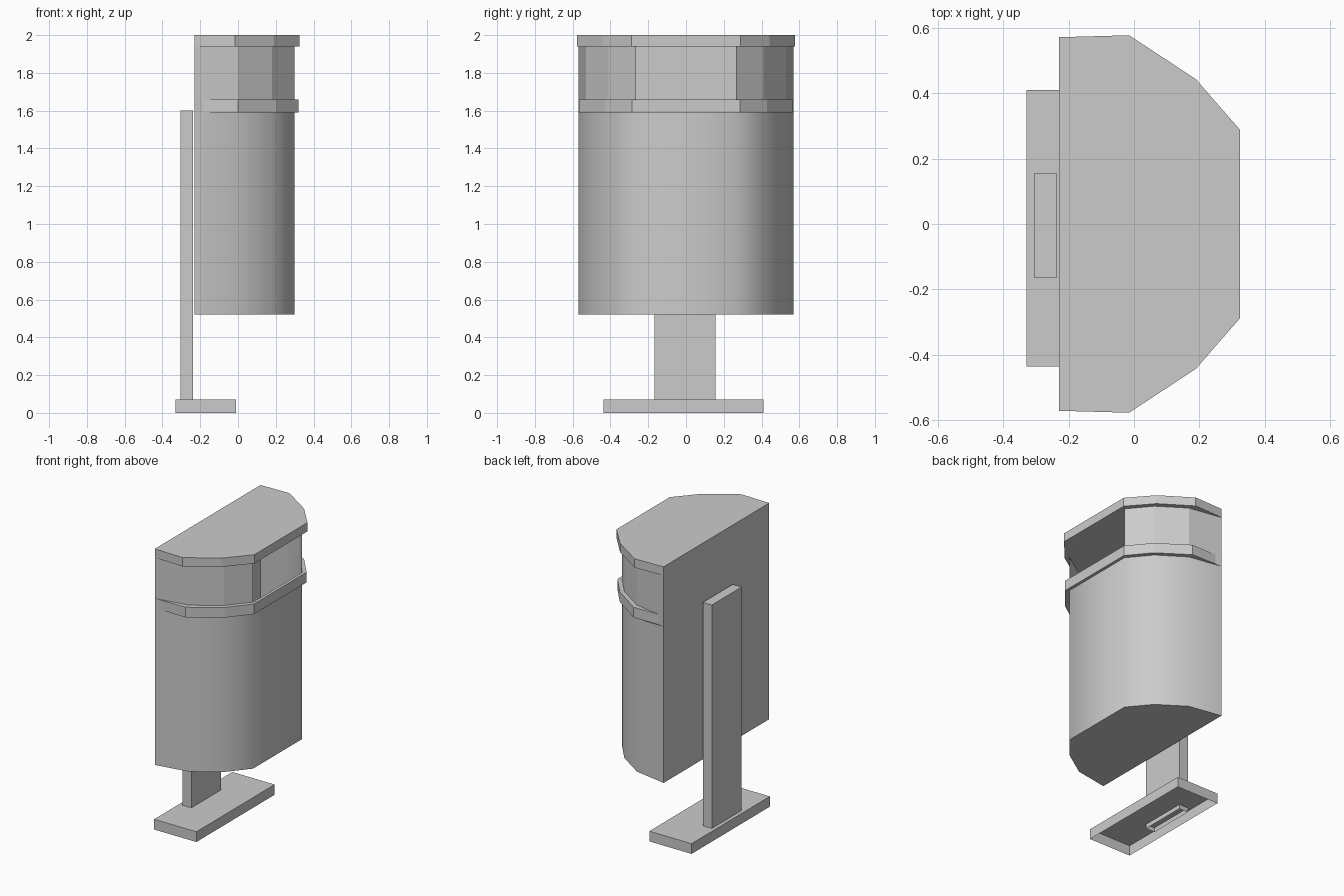
import bpy, bmesh, math

if "Cube" in bpy.data.objects:
    bpy.data.objects.remove(bpy.data.objects["Cube"])

# Half outlines (x, y) running from the back corner round to the front
BODY = [(-0.23, 0.57), (0.0, 0.53), (0.18, 0.41), (0.30, 0.265)]
RIM = [(-0.23, 0.562), (0.0, 0.567), (0.20, 0.43), (0.32, 0.285)]
LID = [(-0.23, 0.572), (-0.015, 0.578), (0.19, 0.443), (0.325, 0.288)]


def mirrored(half):
    """Full counter-clockwise outline from the half outline."""
    return [(x, -y) for x, y in half] + half[::-1]


def rect(x0, x1, y0, y1):
    return [(x0, y0), (x1, y0), (x1, y1), (x0, y1)]


def make(name, loops, bottom=True, top=True, closed=False, skip=()):
    """Skin a stack of (outline, z) loops; optional caps; skip drops wall panels."""
    bm = bmesh.new()
    rings = [[bm.verts.new((x, y, z)) for x, y in pts] for pts, z in loops]
    n = len(rings[0])
    pairs = list(zip(rings, rings[1:]))
    if closed:
        pairs.append((rings[-1], rings[0]))
    for a, b in pairs:
        for i in range(n):
            if i not in skip:
                j = (i + 1) % n
                bm.faces.new((a[i], a[j], b[j], b[i]))
    if bottom:
        bm.faces.new(rings[0][::-1])
    if top:
        bm.faces.new(rings[-1])
    mesh = bpy.data.meshes.new(name)
    bm.to_mesh(mesh)
    bm.free()
    ob = bpy.data.objects.new(name, mesh)
    bpy.context.collection.objects.link(ob)
    return ob


body, rim, lid = mirrored(BODY), mirrored(RIM), mirrored(LID)

# Bin body, open at the top, with softly shaded walls
bin_body = make("bin_body", [(body, 0.52), (body, 1.66)], top=False)
bpy.context.view_layer.objects.active = bin_body
bin_body.select_set(True)
bpy.ops.object.shade_smooth_by_angle(angle=math.radians(45))

# Hood walls, front panel left out as the slot
make("hood", [(body, 1.66), (body, 1.94)], bottom=False, top=False, skip=(3,))

# Protruding band under the slot
make("rim_band", [(rim, 1.59), (rim, 1.66), (body, 1.66), (body, 1.59)],
     bottom=False, top=False, closed=True)

# Overhanging lid
make("lid", [(lid, 1.94), (lid, 2.0)])

# Support post and its hollow foot plate, both open underneath
post = rect(-0.305, -0.237, -0.166, 0.156)
foot = rect(-0.33, -0.01, -0.436, 0.411)
make("post", [(post, 0.04), (post, 1.6)], bottom=False)
make("foot_plate", [(foot, 0.0), (foot, 0.07)], bottom=False)
